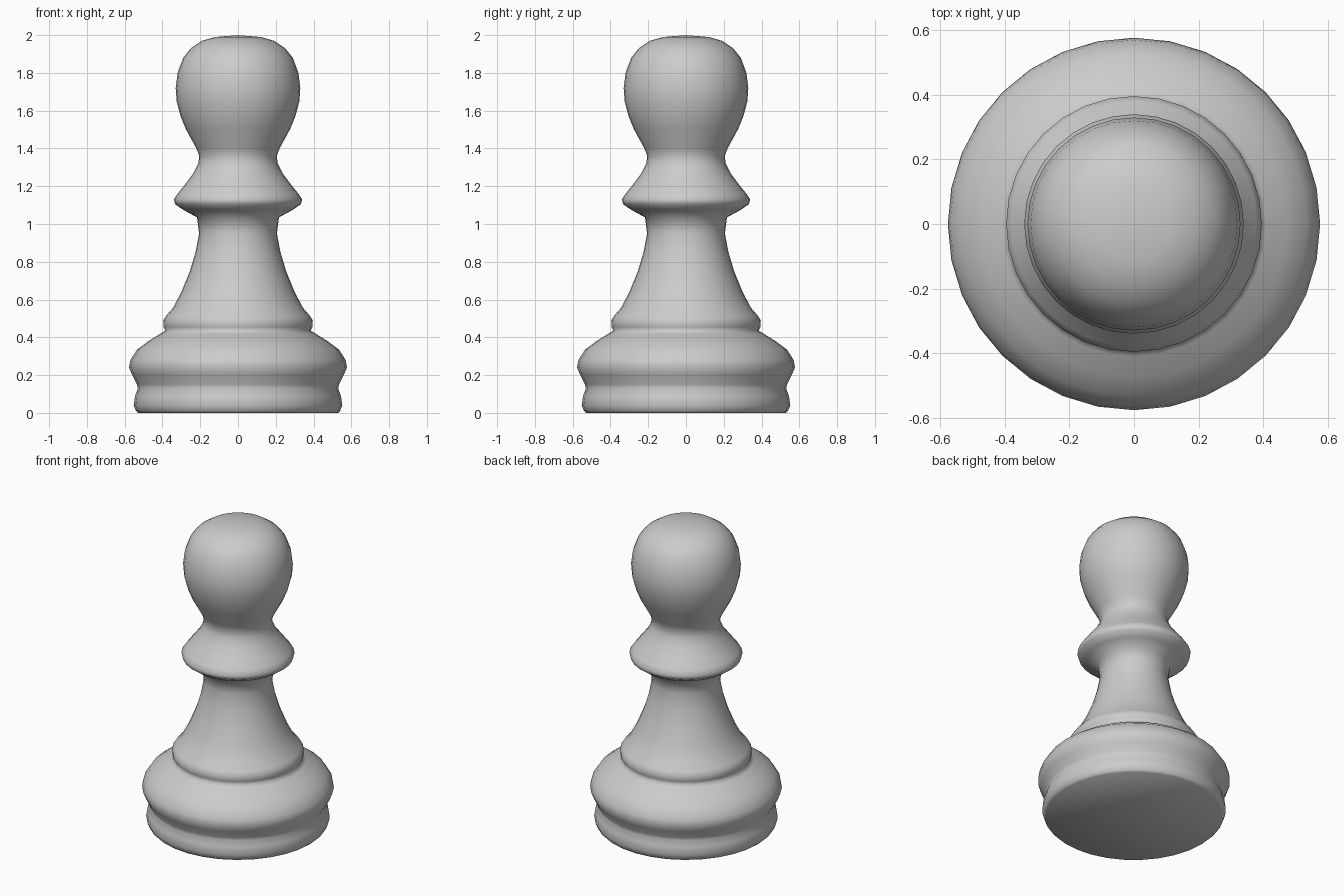
import bpy
import bmesh
import math

cube = bpy.data.objects.get("Cube")
if cube:
    bpy.data.objects.remove(cube, do_unlink=True)

SIDES = 32

grey = bpy.data.materials.new("plain_grey")
grey.use_nodes = True
colour = (0.6, 0.6, 0.6, 1)
grey.diffuse_color = colour
grey.node_tree.nodes["Principled BSDF"].inputs["Base Color"].default_value = colour

# Turned profile, as (radius, height) from the bottom up
foot = [(0, 0), (.53, 0), (.54, .01), (.552, .04), (.545, .09), (.53, .13)]
bulge = [(.535, .15), (.56, .20), (.577, .24), (.57, .28), (.535, .335),
         (.475, .38), (.41, .42), (.385, .435)]
stem = [(.394, .455), (.396, .49), (.38, .515), (.345, .555), (.30, .64),
        (.255, .75), (.225, .85), (.206, .95)]
collar = [(.217, 1.035), (.29, 1.075), (.333, 1.105), (.34, 1.13),
          (.32, 1.16), (.28, 1.21), (.235, 1.27), (.21, 1.32)]
head = [(.205, 1.36), (.22, 1.4), (.275, 1.5), (.304, 1.57), (.325, 1.65),
        (.33, 1.72), (.32, 1.8), (.29, 1.88), (.25, 1.93), (.19, 1.97),
        (.12, 1.99), (0, 2)]


def lathe(name, profile, material):
    """Turn a profile about the z axis into a smooth closed solid."""
    bm = bmesh.new()
    verts = [bm.verts.new((r, 0, z)) for r, z in profile]
    edges = [bm.edges.new(pair) for pair in zip(verts, verts[1:])]
    bmesh.ops.spin(bm, geom=verts + edges, cent=(0, 0, 0), axis=(0, 0, 1),
                   angle=math.tau, steps=SIDES, use_merge=False)
    bmesh.ops.remove_doubles(bm, verts=bm.verts, dist=0.0005)
    bmesh.ops.recalc_face_normals(bm, faces=bm.faces)
    for face in bm.faces:
        face.smooth = True
    mesh = bpy.data.meshes.new(name)
    bm.to_mesh(mesh)
    bm.free()
    mesh.materials.append(material)
    obj = bpy.data.objects.new(name, mesh)
    bpy.context.collection.objects.link(obj)
    return obj


lathe("turned_chess_piece", foot + bulge + stem + collar + head, grey)
